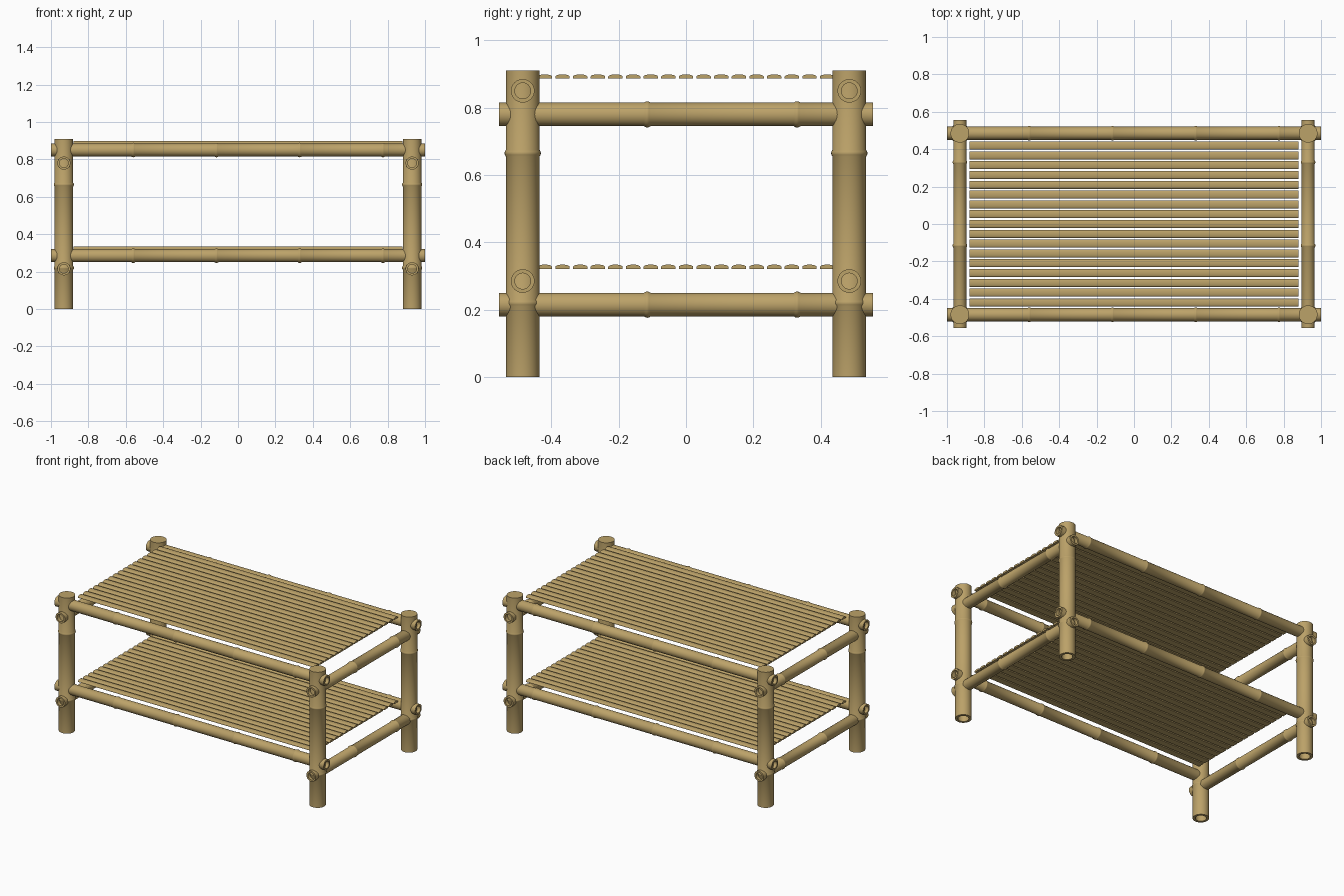
import bpy, bmesh, math
from mathutils import Vector

if "Cube" in bpy.data.objects:
    bpy.data.objects.remove(bpy.data.objects["Cube"])

bamboo = bpy.data.materials.new("bamboo")
bamboo.diffuse_color = (0.50, 0.36, 0.14, 1)
bamboo.use_nodes = True
bamboo.node_tree.nodes["Principled BSDF"].inputs["Base Color"].default_value = bamboo.diffuse_color

NODE_GAP = 0.445          # spacing of the joints along every pole
SIDES = 32


def finish(name, bm, angle=35):
    bmesh.ops.recalc_face_normals(bm, faces=bm.faces)
    me = bpy.data.meshes.new(name)
    bm.to_mesh(me)
    bm.free()
    me.materials.append(bamboo)
    ob = bpy.data.objects.new(name, me)
    bpy.context.collection.objects.link(ob)
    bpy.ops.object.select_all(action='DESELECT')
    ob.select_set(True)
    bpy.context.view_layer.objects.active = ob
    bpy.ops.object.shade_smooth_by_angle(angle=math.radians(angle))
    return ob


def pole(name, axis, center, start, end, r, first_node, capped=False):
    """Hollow bamboo pole with raised joints, closed inside at the outer joints."""
    nodes = []
    t = first_node
    while t < end - 0.05:
        nodes.append(t)
        t += NODE_GAP
    ri = r * 0.67
    prof = [(0, nodes[0]), (ri, nodes[0]), (ri, start), (r, start)]
    for n in nodes:
        prof += [(r, n - 0.010), (r + 0.003, n - 0.005), (r + 0.004, n),
                 (r + 0.003, n + 0.005), (r, n + 0.010)]
    prof.append((r, end))
    prof += [(0, end)] if capped else [(ri, end), (ri, nodes[-1]), (0, nodes[-1])]

    # axis is 0, 1 or 2; the other two axes carry the circle
    u, v = [i for i in range(3) if i != axis]
    bm = bmesh.new()
    rings = []
    for rad, t in prof:
        ring = []
        for k in range(SIDES if rad else 1):
            a = 2 * math.pi * k / SIDES
            p = Vector(center)
            p[axis] = t
            p[u] += rad * math.cos(a)
            p[v] += rad * math.sin(a)
            ring.append(bm.verts.new(p))
        rings.append(ring)
    for a, b in zip(rings, rings[1:]):
        for k in range(SIDES):
            j = (k + 1) % SIDES
            loop = [a[k % len(a)], a[j % len(a)], b[j % len(b)], b[k % len(b)]]
            bm.faces.new(list(dict.fromkeys(loop)))
    return finish(name, bm)


def slats(name, z):
    """Row of split-bamboo strips, flat below and rounded on top."""
    w, side, height, half_len = 0.0215, 0.006, 0.013, 0.88
    prof = [(-w, 0)]
    for k in range(9):
        a = math.pi * (1 - k / 8)
        prof.append((w * math.cos(a), side + (height - side) * math.sin(a)))
    prof.append((w, 0))
    bm = bmesh.new()
    for i in range(-8, 9):
        y0 = i * 0.0524
        ends = [[bm.verts.new((x, y0 + y, z + h)) for y, h in prof]
                for x in (-half_len, half_len)]
        n = len(prof)
        for k in range(n):
            j = (k + 1) % n
            bm.faces.new((ends[0][k], ends[0][j], ends[1][j], ends[1][k]))
        for e in ends:
            bm.faces.new(e)
    return finish(name, bm, 40)


LEG_X, LEG_Y = 0.931, 0.485

# Four upright legs
for sx in (-1, 1):
    for sy in (-1, 1):
        pole("leg", 2, (sx * LEG_X, sy * LEG_Y, 0), 0, 0.91, 0.05, 0.22, capped=True)

# Rails and slatted surface of each shelf
for label, z in (("lower", 0.0), ("upper", 0.565)):
    for s in (-1, 1):
        pole(label + "_long_rail", 0, (0, s * LEG_Y, 0.285 + z), -1, 1, 0.035, -0.56)
        pole(label + "_side_rail", 1, (s * LEG_X, 0, 0.215 + z), -0.555, 0.555, 0.035, -0.115)
    slats(label + "_shelf_slats", 0.321 + z)
